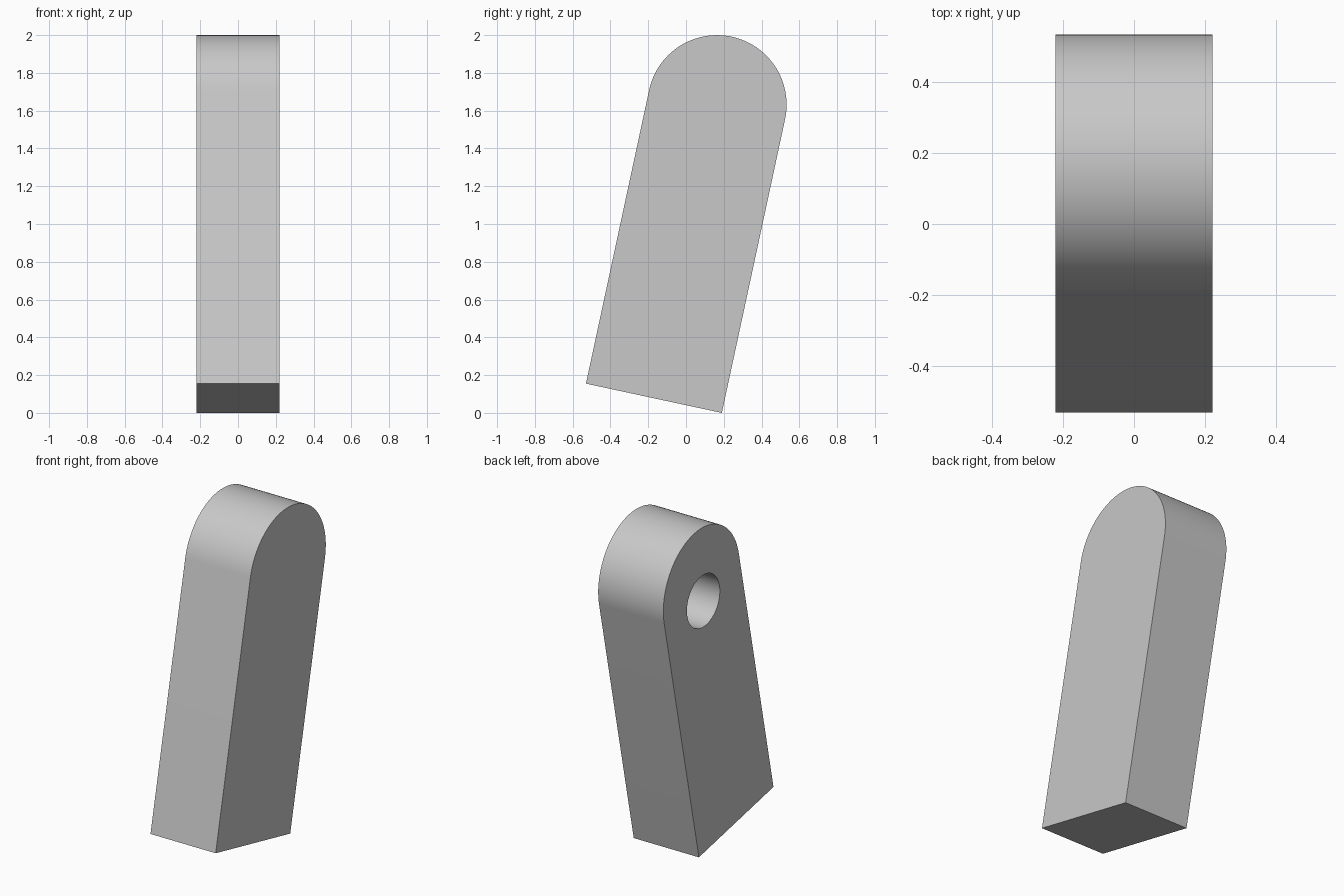
import bpy, bmesh, math
from mathutils import Matrix

cube = bpy.data.objects.get("Cube")
if cube:
    bpy.data.objects.remove(cube, do_unlink=True)

THICK = 0.44        # width along x
RADIUS = 0.368      # rounded end, also half the bar depth
LENGTH = 1.59       # base to centre of the rounded end
HOLE_AT, HOLE_R, HOLE_DEPTH = 1.505, 0.159, 0.35
TILT = math.radians(12.15)
SEGMENTS = 48

# Leaning frame with its origin at the middle of the base
lean = Matrix.Translation((0, -0.17, RADIUS * math.sin(TILT))) @ Matrix.Rotation(-TILT, 4, 'X')

grey = bpy.data.materials.new("light grey")
grey.use_nodes = True
colour = (0.58, 0.58, 0.58, 1)
grey.diffuse_color = colour
grey.node_tree.nodes["Principled BSDF"].inputs["Base Color"].default_value = colour


def prism(name, outline, x0, x1):
    """Extrude a (y, z) outline along x in the leaning frame."""
    bm = bmesh.new()
    face = bm.faces.new([bm.verts.new((x0, y, z)) for y, z in outline])
    moved = bmesh.ops.extrude_face_region(bm, geom=[face])["geom"]
    bmesh.ops.translate(bm, vec=(x1 - x0, 0, 0),
                        verts=[v for v in moved if isinstance(v, bmesh.types.BMVert)])
    bmesh.ops.recalc_face_normals(bm, faces=bm.faces)
    bm.transform(lean)
    mesh = bpy.data.meshes.new(name)
    bm.to_mesh(mesh)
    bm.free()
    mesh.materials.append(grey)
    obj = bpy.data.objects.new(name, mesh)
    bpy.context.collection.objects.link(obj)
    return obj


def arc(radius, z, sweep, count):
    return [(radius * math.cos(sweep * i / SEGMENTS), z + radius * math.sin(sweep * i / SEGMENTS))
            for i in range(count)]


# Bar with a square base and a round top
bar = prism("leaning_bar",
            [(-RADIUS, 0), (RADIUS, 0)] + arc(RADIUS, LENGTH, math.pi, SEGMENTS + 1),
            -THICK / 2, THICK / 2)

# Blind round hole in the right side
cutter = prism("hole_cutter", arc(HOLE_R, HOLE_AT, math.tau, SEGMENTS),
               -THICK / 2 - 0.1, -THICK / 2 + HOLE_DEPTH)
cutter.hide_render = True
hole = bar.modifiers.new("hole", 'BOOLEAN')
hole.operation = 'DIFFERENCE'
hole.solver = 'EXACT'
hole.object = cutter

bpy.ops.object.select_all(action='DESELECT')
bar.select_set(True)
bpy.context.view_layer.objects.active = bar
bpy.ops.object.modifier_apply(modifier=hole.name)
bpy.data.objects.remove(cutter, do_unlink=True)
bpy.ops.object.shade_smooth_by_angle(angle=math.radians(30))
